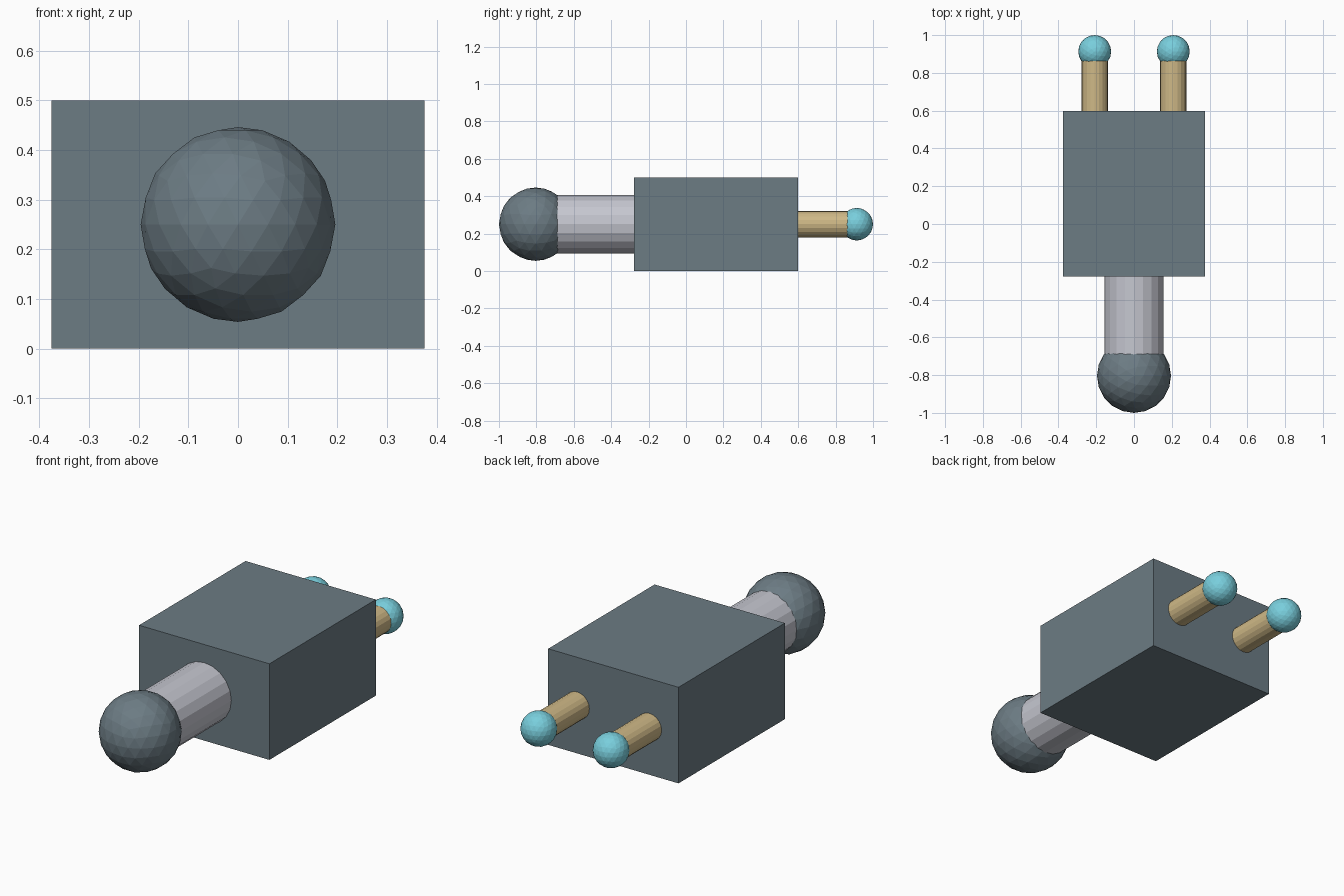
import bpy
from math import pi

cube = bpy.data.objects.get("Cube")
if cube:
    bpy.data.objects.remove(cube, do_unlink=True)


def material(name, rgb):
    m = bpy.data.materials.new(name)
    m.use_nodes = True
    color = (*rgb, 1)
    m.diffuse_color = color
    m.node_tree.nodes["Principled BSDF"].inputs["Base Color"].default_value = color
    return m


slate = material("slate_grey", (0.15, 0.2, 0.23))
silver = material("silver", (0.56, 0.57, 0.63))
tan = material("tan", (0.62, 0.48, 0.24))
aqua = material("aqua", (0.19, 0.62, 0.72))

MID = 0.25  # height of the shared centre line


def finish(name, mat):
    ob = bpy.context.object
    ob.name = name
    ob.data.materials.append(mat)
    return ob


def rod(name, x, y0, y1, radius, mat):
    bpy.ops.mesh.primitive_cylinder_add(
        vertices=20, radius=radius, depth=y1 - y0,
        location=(x, (y0 + y1) / 2, MID), rotation=(pi / 2, 0, 0))
    return finish(name, mat)


def ball(name, x, y, radius, mat):
    bpy.ops.mesh.primitive_ico_sphere_add(
        subdivisions=3, radius=radius, location=(x, y, MID))
    return finish(name, mat)


# Body block
bpy.ops.mesh.primitive_cube_add(size=1, location=(0, 0.16, MID))
body = finish("body", slate)
body.scale = (0.75, 0.875, 0.5)

# Front neck and head
rod("neck", 0, -0.8, -0.2, 0.156, silver)
ball("head", 0, -0.804, 0.196, slate)

# Pair of rear legs with round feet
for side, x in (("left", 0.208), ("right", -0.208)):
    rod(side + "_leg", x, 0.5, 0.91, 0.07, tan)
    ball(side + "_foot", x, 0.913, 0.087, aqua)
